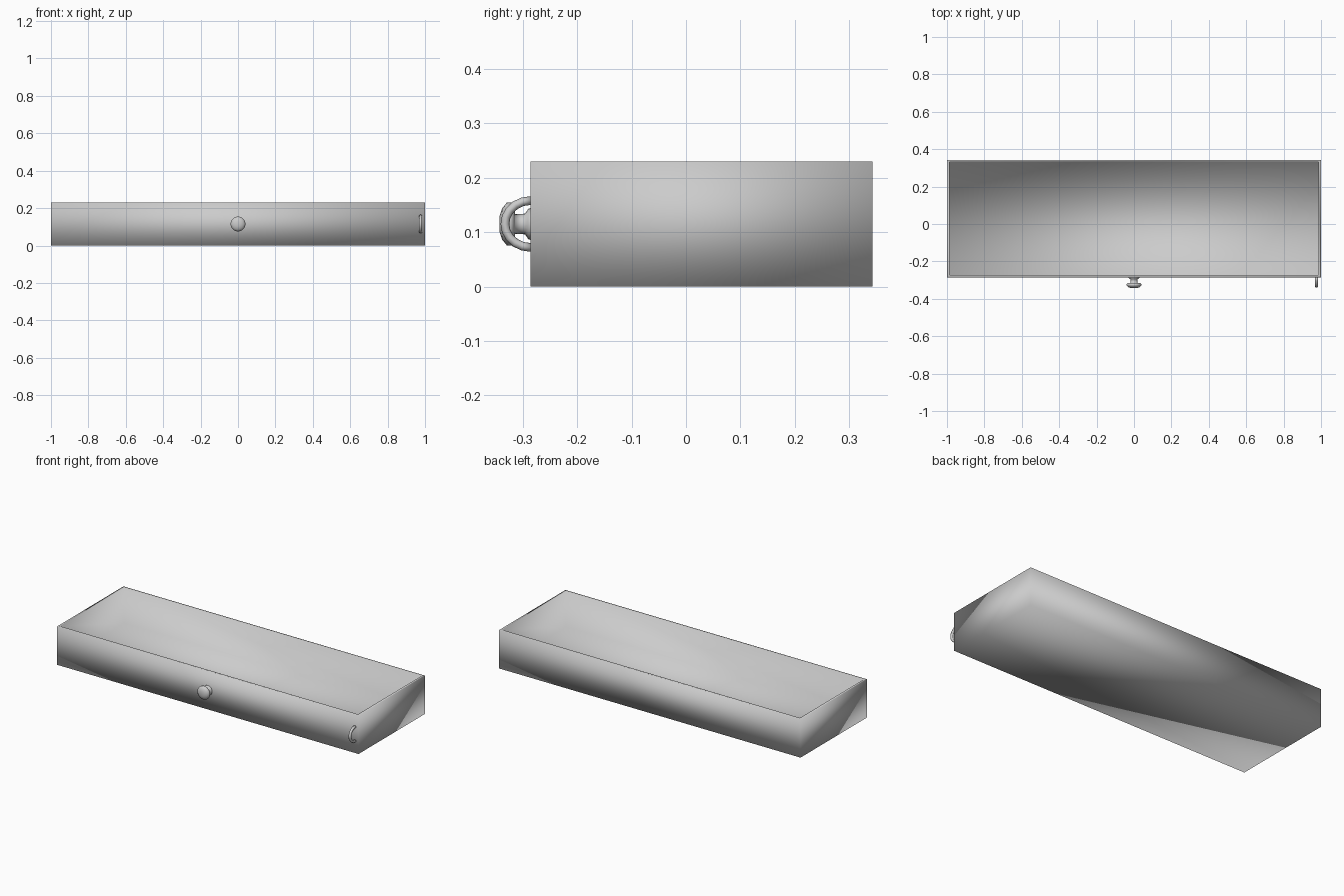
import bpy, bmesh
from math import pi, sin, cos
from mathutils import Vector, Matrix

if "Cube" in bpy.data.objects:
    bpy.data.objects.remove(bpy.data.objects["Cube"])

FRONT, BACK, HEIGHT, WALL = -0.286, 0.343, 0.23, 0.018
MID_Z = 0.115


def finish(name, bm, smooth=True):
    bmesh.ops.recalc_face_normals(bm, faces=bm.faces)
    mesh = bpy.data.meshes.new(name)
    bm.to_mesh(mesh)
    bm.free()
    for p in mesh.polygons:
        p.use_smooth = smooth
    obj = bpy.data.objects.new(name, mesh)
    bpy.context.collection.objects.link(obj)
    return obj


# Open drawer tray: a box hollowed from the top
bm = bmesh.new()
bmesh.ops.create_cube(bm, size=1, matrix=Matrix.Translation((0, (FRONT + BACK) / 2, HEIGHT / 2))
                      @ Matrix.Diagonal((2, BACK - FRONT, HEIGHT, 1)))
bm.normal_update()
top = max(bm.faces, key=lambda f: f.calc_center_median().z)
bmesh.ops.inset_region(bm, faces=[top], thickness=WALL)
wells = bmesh.ops.extrude_discrete_faces(bm, faces=[top])["faces"]
bmesh.ops.translate(bm, verts=wells[0].verts, vec=(0, 0, WALL - HEIGHT))
finish("drawer_tray", bm)

# Round knob: (radius, y) profile spun about the y axis
profile = [(0, FRONT + 0.002), (0.030, FRONT + 0.002), (0.028, -0.290), (0.019, -0.296),
           (0.018, -0.314), (0.031, -0.315), (0.040, -0.321), (0.040, -0.329),
           (0.029, -0.338), (0.014, -0.343), (0, -0.343)]
bm = bmesh.new()
verts = [bm.verts.new((r, y, MID_Z)) for r, y in profile]
edges = [bm.edges.new(pair) for pair in zip(verts, verts[1:])]
bmesh.ops.spin(bm, geom=verts + edges, cent=(0, 0, MID_Z), axis=(0, 1, 0),
               angle=2 * pi, steps=20, use_merge=True)
bmesh.ops.remove_doubles(bm, verts=bm.verts, dist=1e-5)
finish("knob", bm)

# Curved pull near the right end: a tube swept along a half ellipse
STEPS, SIDES, TUBE = 10, 8, 0.008
bm = bmesh.new()
rings = []
for i in range(STEPS + 1):
    a = -pi / 2 + pi * i / STEPS
    centre = Vector((0.976, FRONT - 0.047 * cos(a), MID_Z + 0.043 * sin(a)))
    out = Vector((0, -cos(a), sin(a)))
    rings.append([bm.verts.new(centre + TUBE * (out * cos(t) + Vector((1, 0, 0)) * sin(t)))
                  for t in (2 * pi * k / SIDES for k in range(SIDES))])
for r0, r1 in zip(rings, rings[1:]):
    for k in range(SIDES):
        n = (k + 1) % SIDES
        bm.faces.new((r0[k], r0[n], r1[n], r1[k]))
bm.faces.new(rings[0])
bm.faces.new(rings[-1])
finish("side_pull", bm)
